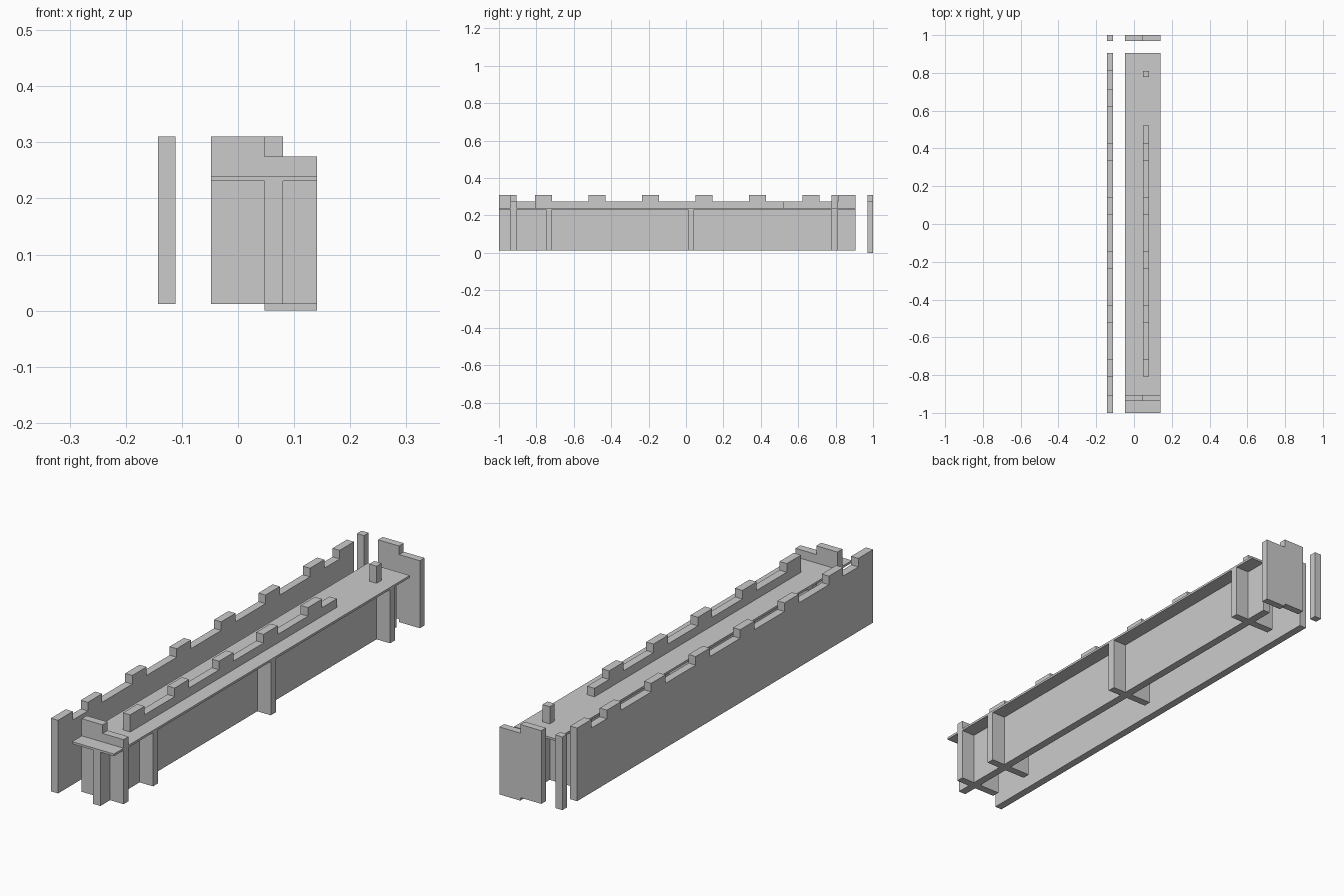
import bpy, bmesh

if "Cube" in bpy.data.objects:
    bpy.data.objects.remove(bpy.data.objects["Cube"])

Z_BASE, Z_UNDER, Z_DECK, Z_LOW, Z_TOP = 0.012, 0.231, 0.24, 0.275, 0.31
OUTER = (-0.143, -0.111)    # outer wall, x range
INNER = (0.047, 0.080)      # spine and inner parapet, x range
DECK = (-0.048, 0.141)      # walkway, x range
Y0, Y1 = -1.0, 0.905


def extrude(name, profile, axis, lo, hi):
    """Extrude a profile: axis 'x' takes (y, z) points, axis 'y' takes (x, z) points."""
    bm = bmesh.new()
    place = (lambda p: (lo, *p)) if axis == 'x' else (lambda p: (p[0], lo, p[1]))
    face = bm.faces.new([bm.verts.new(place(p)) for p in profile])
    new = bmesh.ops.extrude_face_region(bm, geom=[face])['geom']
    d = hi - lo
    bmesh.ops.translate(bm, verts=[v for v in new if isinstance(v, bmesh.types.BMVert)],
                        vec=(d, 0, 0) if axis == 'x' else (0, d, 0))
    bmesh.ops.recalc_face_normals(bm, faces=bm.faces)
    mesh = bpy.data.meshes.new(name)
    bm.to_mesh(mesh)
    bm.free()
    ob = bpy.data.objects.new(name, mesh)
    bpy.context.collection.objects.link(ob)
    return ob


def box(name, xr, yr, zr):
    rect = [(xr[0], zr[0]), (xr[1], zr[0]), (xr[1], zr[1]), (xr[0], zr[1])]
    return extrude(name, rect, 'y', *yr)


def battlement(y0, y1, z0, merlons):
    """Side outline of a wall whose top edge rises at each merlon."""
    pts = [(y0, z0)]
    y, prev = y0, None
    if merlons[0][0] > y0:
        pts.append((y0, Z_LOW))
    for a, b in merlons:
        if a > y0:
            pts.append((a, Z_LOW))
        pts += [(a, Z_TOP), (b, Z_TOP)]
        if b < y1:
            pts.append((b, Z_LOW))
    if merlons[-1][1] < y1:
        pts.append((y1, Z_LOW))
    return pts + [(y1, z0)]


merlons = [(-0.808 + 0.286 * k, -0.716 + 0.286 * k) for k in range(6)]

# Outer battlement wall and its separate end post
ends = [(Y0, -0.905)] + merlons + [(0.813, Y1)]
extrude("outer_wall", battlement(Y0, Y1, Z_BASE, ends), 'x', *OUTER)
box("outer_end_post", OUTER, (0.97, 1.0), (Z_BASE, Z_TOP))

# Walkway with the spine wall and cross ribs carrying it
box("walkway", DECK, (Y0, Y1), (Z_UNDER, Z_DECK))
box("spine_wall", INNER, (Y0, Y1), (Z_BASE, Z_UNDER))
for i, y in enumerate((-0.938, -0.748, 0.010, 0.778)):
    box(f"cross_rib_{i + 1}", DECK, (y, y + 0.032), (Z_BASE, Z_UNDER))

# Inner parapet: the first merlon is flush with its front end
inner = merlons[:5]
extrude("inner_parapet", battlement(inner[0][0], 0.522, Z_DECK, inner), 'x', *INNER)
box("inner_post", INNER, (0.778, 0.810), (Z_DECK, Z_TOP))

# Stepped front parapet standing on the walkway
xl, xm, xr = DECK[0], INNER[0], DECK[1]
top = [(xr, Z_LOW), (xm, Z_LOW), (xm, Z_TOP), (xl, Z_TOP)]
extrude("front_parapet", [(xl, Z_DECK), (xr, Z_DECK)] + top, 'y', -0.938, -0.906)

# Free-standing back wall, stepped at top and bottom
extrude("back_wall", [(xl, Z_BASE), (xm, Z_BASE), (xm, 0), (xr, 0)] + top, 'y', 0.97, 1.0)
